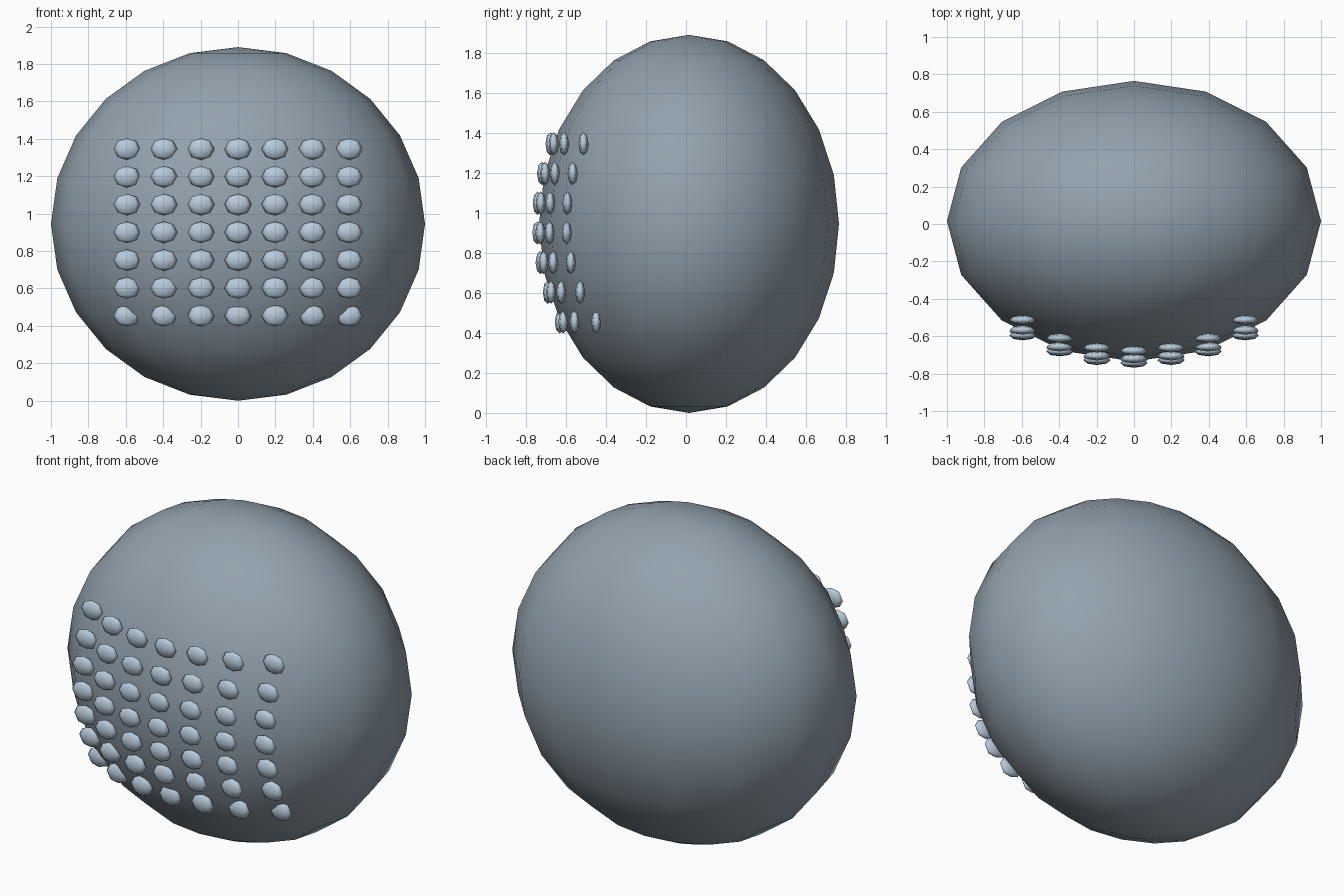
import bpy
from math import sqrt

if "Cube" in bpy.data.objects:
    bpy.data.objects.remove(bpy.data.objects["Cube"])


def material(name, color):
    mat = bpy.data.materials.new(name)
    mat.diffuse_color = color
    mat.use_nodes = True
    mat.node_tree.nodes["Principled BSDF"].inputs["Base Color"].default_value = mat.diffuse_color
    return mat


slate = material("slate", (0.29, 0.36, 0.42, 1))
pale_blue = material("pale_blue", (0.47, 0.59, 0.70, 1))


def ellipsoid(name, loc, radii, segments, rings, mat):
    bpy.ops.mesh.primitive_uv_sphere_add(segments=segments, ring_count=rings, radius=1, location=loc)
    ob = bpy.context.object
    ob.name = name
    ob.scale = radii
    bpy.ops.object.transform_apply(location=False, rotation=False, scale=True)
    bpy.ops.object.shade_smooth()
    ob.data.materials.append(mat)
    return ob


# Flattened round body
ellipsoid("body", (0, 0.015, 0.945), (1.0, 0.75, 0.945), 16, 12, slate)

# 7 x 7 grid of small studs following the front surface
for row in range(-3, 4):
    for col in range(-3, 4):
        x = col * 0.198
        z = 0.9 + row * 0.1485
        y = 0.005 - 0.75 * sqrt(1 - x * x - ((z - 0.955) / 0.945) ** 2)
        ellipsoid(f"stud_{row + 4}_{col + 4}", (x, y, z), (0.072, 0.025, 0.058), 8, 4, pale_blue)
